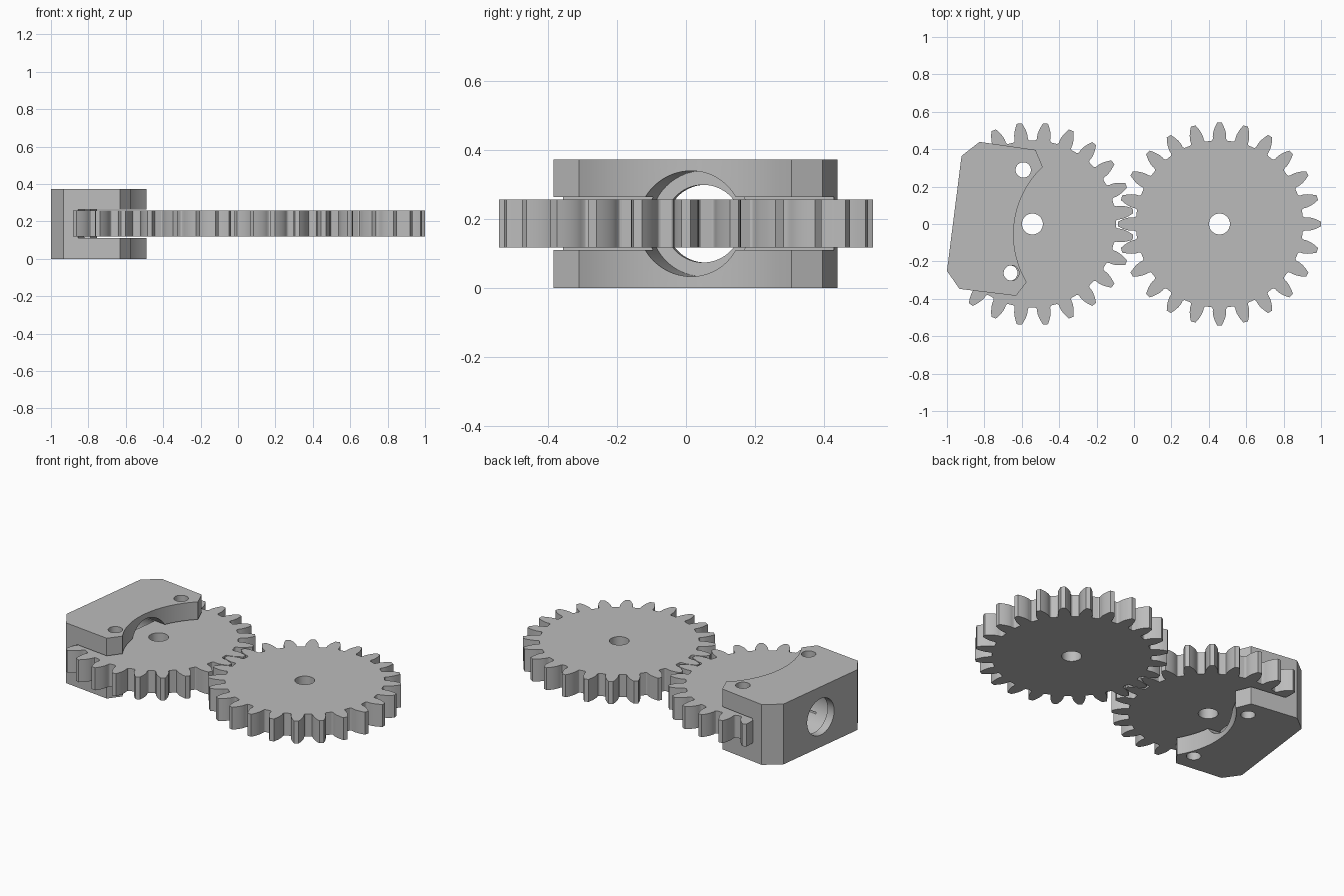
import bpy, bmesh
from math import sin, cos, tan, acos, atan2, radians, degrees, pi
from mathutils import Matrix, Vector

if "Cube" in bpy.data.objects:
    bpy.data.objects.remove(bpy.data.objects["Cube"])

grey = bpy.data.materials.new("plain grey")
grey.use_nodes = True
colour = (0.5, 0.5, 0.5, 1)
grey.diffuse_color = colour
grey.node_tree.nodes["Principled BSDF"].inputs["Base Color"].default_value = colour

MID_Z = 0.187
TILT = Matrix.Rotation(radians(-7.24), 4, 'Z')   # frame of the tilted bracket


def add_object(name, bm):
    bmesh.ops.recalc_face_normals(bm, faces=bm.faces)
    mesh = bpy.data.meshes.new(name)
    bm.to_mesh(mesh)
    bm.free()
    mesh.materials.append(grey)
    obj = bpy.data.objects.new(name, mesh)
    bpy.context.collection.objects.link(obj)
    return obj


def prism(name, outline, z0, z1):
    bm = bmesh.new()
    face = bm.faces.new([bm.verts.new((x, y, z0)) for x, y in outline])
    top = bmesh.ops.extrude_face_region(bm, geom=[face])
    verts = [v for v in top["geom"] if isinstance(v, bmesh.types.BMVert)]
    bmesh.ops.translate(bm, verts=verts, vec=(0, 0, z1 - z0))
    return add_object(name, bm)


def drill(x, y, radius):
    """Vertical cutter through everything."""
    bm = bmesh.new()
    bmesh.ops.create_cone(bm, cap_ends=True, segments=48, radius1=radius, radius2=radius,
                          depth=2, matrix=Matrix.Translation((x, y, 0)))
    return add_object("drill_cutter", bm)


def bore(n0, n1, radius):
    """Cutter along the tilted axis, from n0 to n1."""
    place = TILT @ Matrix.Translation(((n0 + n1) / 2, -0.0655, MID_Z)) @ Matrix.Rotation(pi / 2, 4, 'Y')
    bm = bmesh.new()
    bmesh.ops.create_cone(bm, cap_ends=True, segments=72, radius1=radius, radius2=radius,
                          depth=n1 - n0, matrix=place)
    return add_object("bore_cutter", bm)


def tilted_box(n0, n1, z0, z1):
    place = (TILT @ Matrix.Translation(((n0 + n1) / 2, 0, (z0 + z1) / 2))
             @ Matrix.Diagonal((n1 - n0, 3, z1 - z0, 1)))
    bm = bmesh.new()
    bmesh.ops.create_cube(bm, size=1, matrix=place)
    return add_object("box_cutter", bm)


def carve(obj, cutters):
    bpy.context.view_layer.objects.active = obj
    for cutter in cutters:
        cutter.hide_render = True
        mod = obj.modifiers.new("cut", 'BOOLEAN')
        mod.operation, mod.solver, mod.object = 'DIFFERENCE', 'EXACT', cutter
        bpy.ops.object.modifier_apply(modifier=mod.name)
        bpy.data.objects.remove(cutter)


def smooth(obj):
    bpy.ops.object.select_all(action='DESELECT')
    obj.select_set(True)
    bpy.context.view_layer.objects.active = obj
    bpy.ops.object.shade_smooth_by_angle(angle=radians(28))


# Involute gears
TEETH, PITCH, TIP, ROOT = 24, 0.5, 0.542, 0.447
BASE = PITCH * cos(radians(20))


def involute(r):
    a = acos(min(1, BASE / r))
    return degrees(tan(a) - a)


def gear(name, cx, phase):
    widest = 90 / TEETH + involute(PITCH) - 0.2
    flank = [(ROOT, widest + 1.1), (ROOT + 0.004, widest + 0.4), (ROOT + 0.012, widest)]
    for i in range(6):
        r = BASE + (TIP - BASE) * i / 5
        flank.append((r, widest - involute(r)))
    tooth = [(r, -a) for r, a in flank] + [(r, a) for r, a in reversed(flank)]
    outline = []
    for k in range(TEETH):
        for r, a in tooth:
            angle = radians(phase + a + 360 * k / TEETH)
            outline.append((cx + r * cos(angle), r * sin(angle)))
    obj = prism(name, outline, 0.118, 0.257)
    carve(obj, [drill(cx, 0, 0.056)])
    return obj


whole_gear = gear("whole_gear", 0.457, 0)
trimmed_gear = gear("trimmed_gear", -0.543, 180 / TEETH)
screws = [(-0.592, 0.289), (-0.656, -0.262)]
carve(trimmed_gear, [tilted_box(-2, -0.832, -1, 1), bore(-1.5, -0.70, 0.153),
                     drill(*screws[0], 0.041), drill(-0.664, -0.262, 0.041)])

# Bracket outline with a concave front arc
arc_centre = Vector((-0.147, -0.056))
start, end = Vector((-0.574, -0.31)), Vector((-0.488, 0.305))
a0 = atan2(*(start - arc_centre).yx) % (2 * pi)
a1 = atan2(*(end - arc_centre).yx) % (2 * pi)
radius = (start - arc_centre).length
outline = [(-0.526, 0.396), (-0.826, 0.439), (-0.922, 0.364),
           (-1, -0.251), (-0.933, -0.347), (-0.63, -0.384)]
for i in range(25):
    a = a0 + (a1 - a0) * i / 24
    outline.append((arc_centre.x + radius * cos(a), arc_centre.y + radius * sin(a)))
bracket = prism("slotted_bracket", outline, 0, 0.373)

# Slot for the gear, stepped bore and screw holes
carve(bracket, [tilted_box(-0.803, 0.5, 0.11, 0.264), bore(-0.91, 0, 0.153),
                bore(-1.5, -0.5, 0.1125)] + [drill(x, y, 0.041) for x, y in screws])

for part in (whole_gear, trimmed_gear, bracket):
    smooth(part)
